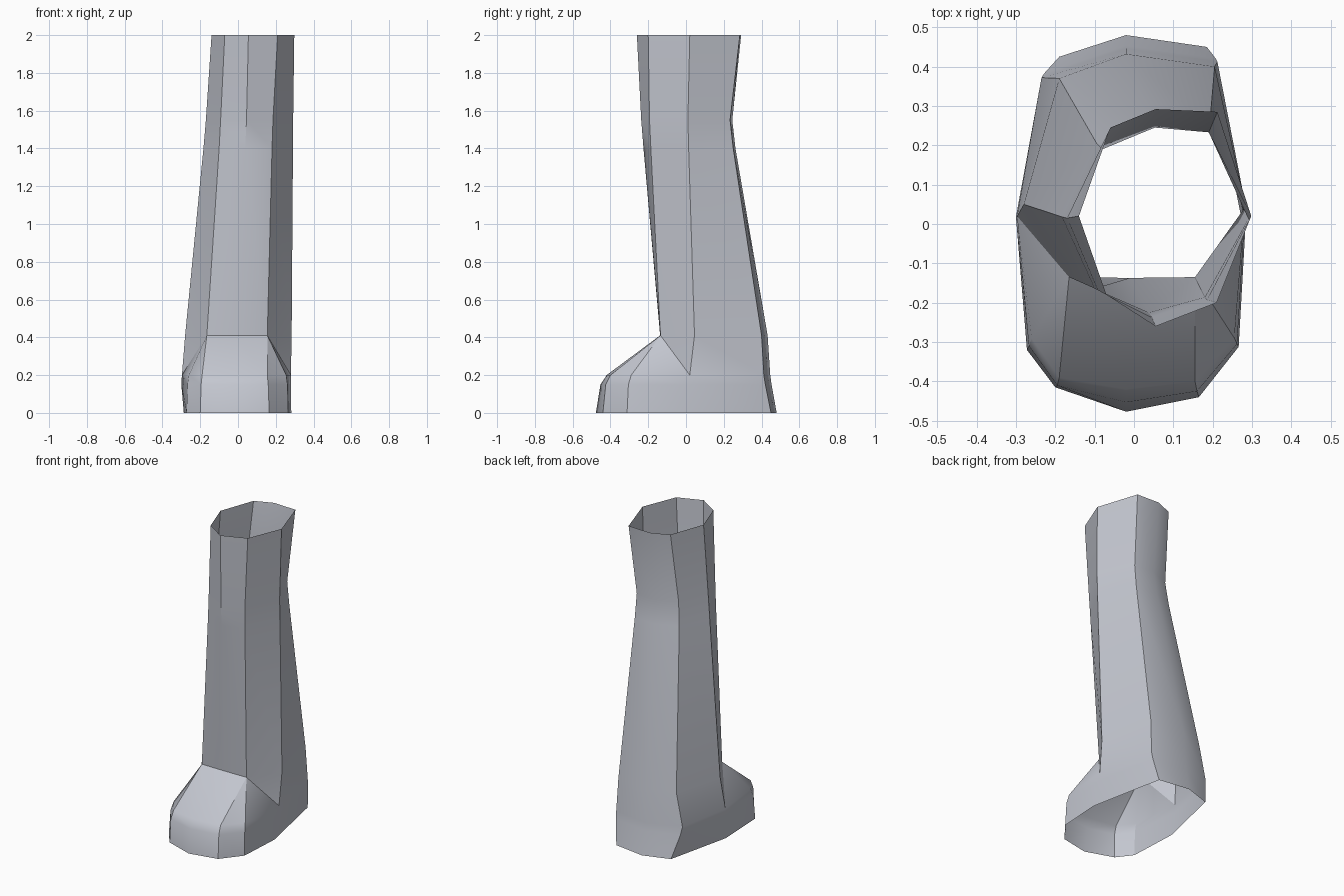
import bpy, bmesh, math

cube = bpy.data.objects.get("Cube")
if cube:
    bpy.data.objects.remove(cube, do_unlink=True)

mat = bpy.data.materials.new("pale blue grey")
mat.use_nodes = True
mat.diffuse_color = (0.55, 0.57, 0.63, 1)
mat.node_tree.nodes["Principled BSDF"].inputs["Base Color"].default_value = (0.55, 0.57, 0.63, 1)

# Leg rings, eight points each: right side, front three, left side, back three
LEG = [
    (2.0, [(-.14, .02), (-.07, -.18), (.055, -.26), (.21, -.20),
           (.298, .02), (.212, .285), (.055, .292), (-.06, .245)]),
    (1.55, [(-.17, .015), (-.092, -.168), (.045, -.237), (.185, -.193),
            (.292, .01), (.19, .233), (.053, .245), (-.08, .19)]),
    (1.4, [(-.183, .018), (-.1, -.164), (.038, -.225), (.18, -.186),
           (.291, .014), (.192, .25), (.045, .262), (-.095, .205)]),
    (.41, [(-.28, .05), (-.165, -.135), (-.01, -.137), (.155, -.135),
           (.284, .045), (.205, .40), (-.02, .432), (-.19, .37)]),
]
# Foot rings, ten points each: two extra points round out the toe corners
FOOT = [
    (.20, [(-.297, .02), (-.26, -.29), (-.19, -.39), (-.02, -.42), (.155, -.40),
           (.255, -.29), (.28, .02), (.212, .412), (-.02, .446), (-.235, .372)]),
    (.15, [(-.30, .018), (-.267, -.31), (-.195, -.41), (-.02, -.453), (.16, -.425),
           (.262, -.305), (.281, .01), (.208, .42), (-.02, .453), (-.228, .383)]),
    (0, [(-.287, 0), (-.272, -.32), (-.20, -.415), (-.02, -.477), (.165, -.44),
         (.266, -.312), (.282, -.03), (.185, .45), (-.02, .48), (-.19, .425)]),
]
# Each leg front corner serves two foot columns
SHARE = [0, 1, 1, 2, 3, 3, 4, 5, 6, 7]

bm = bmesh.new()
rows = []
for z, ring in LEG:
    verts = [bm.verts.new((x, y, z)) for x, y in ring]
    rows.append([verts[i] for i in SHARE])
for z, ring in FOOT:
    rows.append([bm.verts.new((x, y, z)) for x, y in ring])


def add_face(*corners):
    unique = list(dict.fromkeys(corners))
    if len(unique) > 2:
        bm.faces.new(unique)


# Skin between rings, with the ankle folding from the front corners to the sides
for r, (top, low) in enumerate(zip(rows, rows[1:])):
    for i in range(10):
        j = (i + 1) % 10
        a, b, c, d = top[i], low[i], low[j], top[j]
        if r == len(LEG) - 1 and i == 0:
            add_face(a, b, d)
            add_face(b, c, d)
        elif r == len(LEG) - 1 and i == 5:
            add_face(a, b, c)
            add_face(a, c, d)
        else:
            add_face(a, b, c, d)

mesh = bpy.data.meshes.new("boot_shell")
bm.to_mesh(mesh)
bm.free()
mesh.materials.append(mat)
boot = bpy.data.objects.new("boot_shell", mesh)
bpy.context.collection.objects.link(boot)

# Smooth the soft bends and keep the long creases sharp
bpy.ops.object.select_all(action='DESELECT')
boot.select_set(True)
bpy.context.view_layer.objects.active = boot
bpy.ops.object.shade_smooth_by_angle(angle=math.radians(30))
